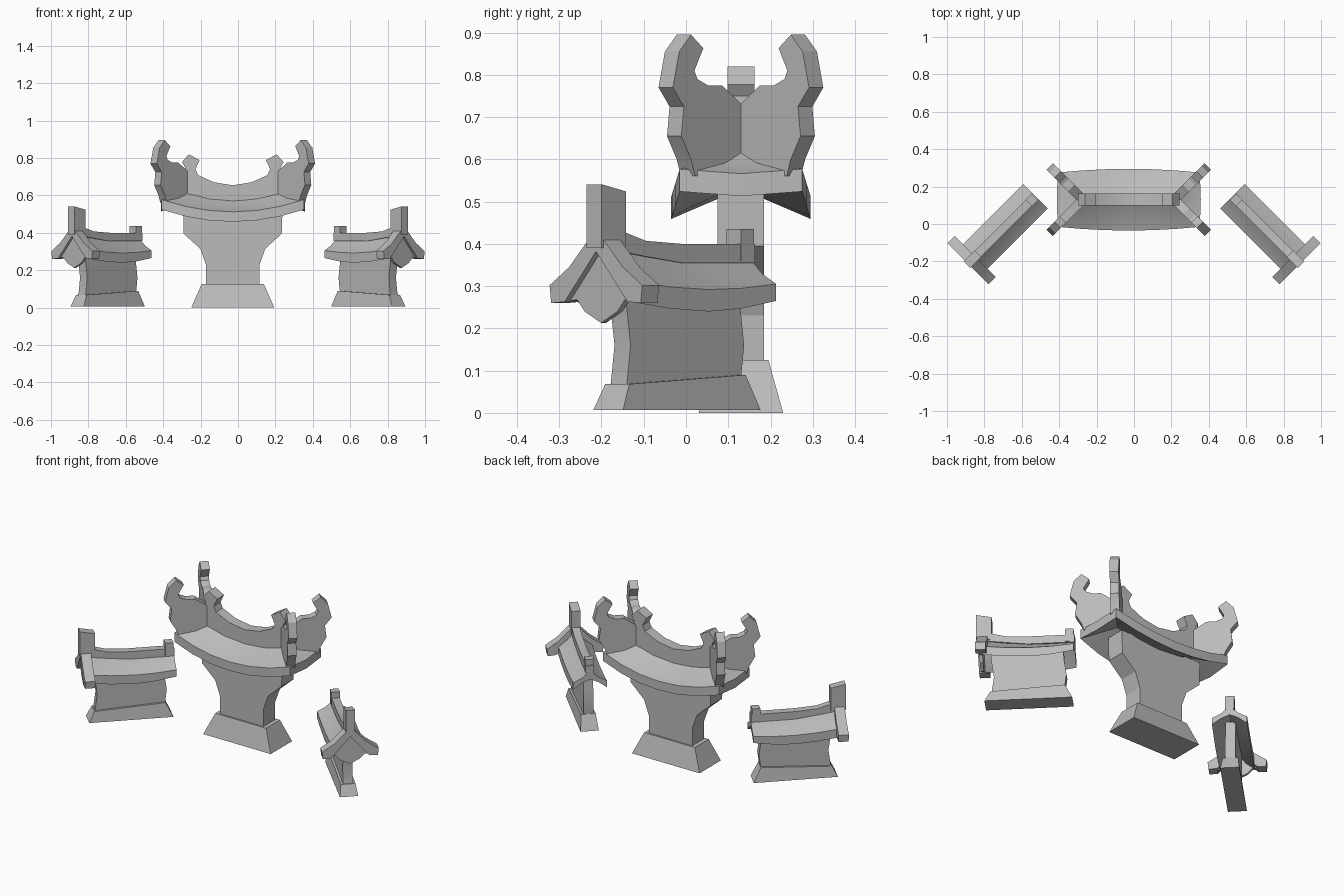
import bpy
import bmesh
from math import radians, sqrt
from mathutils import Matrix, Vector

default = bpy.data.objects.get("Cube")
if default:
    bpy.data.objects.remove(default, do_unlink=True)

stone = bpy.data.materials.new("grey stone")
stone.use_nodes = True
GREY = (0.5, 0.5, 0.5, 1)
stone.diffuse_color = GREY
stone.node_tree.nodes["Principled BSDF"].inputs["Base Color"].default_value = GREY


def loft(name, rings, frame, cap=True, closed_tube=False):
    """Skin a list of equal-length closed rings into one object."""
    bm = bmesh.new()
    rows = [[bm.verts.new(frame @ Vector(p)) for p in ring] for ring in rings]
    n = len(rows[0])
    pairs = list(zip(rows, rows[1:]))
    if closed_tube:
        pairs.append((rows[-1], rows[0]))
    for a, b in pairs:
        for i in range(n):
            j = (i + 1) % n
            bm.faces.new((a[i], a[j], b[j], b[i]))
    if cap:
        bm.faces.new(rows[0])
        bm.faces.new(rows[-1])
    bmesh.ops.remove_doubles(bm, verts=bm.verts, dist=0.0005)
    bmesh.ops.recalc_face_normals(bm, faces=bm.faces)
    mesh = bpy.data.meshes.new(name)
    bm.to_mesh(mesh)
    bm.free()
    mesh.materials.append(stone)
    obj = bpy.data.objects.new(name, mesh)
    bpy.context.collection.objects.link(obj)
    bpy.ops.object.select_all(action='DESELECT')
    obj.select_set(True)
    bpy.context.view_layer.objects.active = obj
    bpy.ops.object.shade_smooth_by_angle(angle=radians(20))
    return obj


def rect(hx, hy, z, shift=0, tilt=0):
    """Rectangular ring; tilt lowers the +x side."""
    return [(x * hx + shift, y * hy, z - x * tilt)
            for x, y in ((-1, -1), (1, -1), (1, 1), (-1, 1))]


def mirrored(half):
    """Complete a half outline that starts and ends on the axis."""
    return half + [(-a, z) for a, z in reversed(half[1:-1])]


def slab_y(name, outline, hy, frame):
    return loft(name, [[(a, y, z) for a, z in outline] for y in (-hy, hy)], frame)


def slab_x(name, outline, x0, x1, frame):
    return loft(name, [[(x, a, z) for a, z in outline] for x in (x0, x1)], frame)


# ---------- central gate ----------
centre = Matrix.Translation((-0.028, 0.13, 0))
loft("gate_base", [rect(.222, .1, 0), rect(.167, .065, .125)], centre)
loft("gate_wall", [rect(hx, .055, z) for hx, z in
                   ((.143, .12), (.143, .23), (.174, .315), (.262, .395), (.266, .53))], centre)

# hipped roof with sagging eaves
END = .38
us = [END * k / 3 for k in range(-3, 4)]


def eave(u, side):
    sag = (u / END) ** 2
    return (u, side * (.165 - .02 * sag), .512 + .065 * sag)


edge = [eave(u, -1) for u in us] + [(END + .005, 0, .566)]
edge += [eave(u, 1) for u in reversed(us)] + [(-END - .005, 0, .566)]


def crest(p, low):
    x = max(-.25, min(.25, p[0]))
    return (x, 0, .59 + .045 * (x / .25) ** 2 - low)


def between(p, q, t, dip):
    v = Vector(p).lerp(Vector(q), t)
    v.z -= dip
    return v


top = [crest(p, 0) for p in edge]
under_edge = [(x, y, z - .053) for x, y, z in edge]
under_top = [crest(p, .06) for p in edge]
loft("gate_roof", [top, [between(p, q, .5, .012) for p, q in zip(top, edge)], edge,
                   under_edge, under_top], centre, cap=False)

# ridge beam with curled ends
slab_y("gate_ridge", mirrored([(0, .654), (.1, .67), (.185, .708), (.2, .74), (.177, .788),
                               (.235, .82), (.272, .777), (.255, .75), (.262, .61),
                               (.15, .58), (0, .56)]), .032, centre)

# four diagonal corner ornaments
curl = [(0, .6), (.05, .57), (.125, .56), (.135, .6), (.158, .655), (.152, .725), (.178, .77),
        (.163, .855), (.135, .895), (.106, .863), (.127, .81), (.12, .79), (.095, .775),
        (.062, .775), (.015, .73), (0, .715)]
outline = [(d * sqrt(2), z) for d, z in curl]
for sx, sy, angle, label in ((1, -1, -45, "front_left"), (1, 1, 45, "back_left"),
                             (-1, 1, 135, "back_right"), (-1, -1, 225, "front_right")):
    frame = centre @ Matrix.Translation((sx * .245, 0, 0)) @ Matrix.Rotation(radians(angle), 4, 'Z')
    slab_y("gate_ornament_" + label, outline, .024, frame)

# ---------- side walls: local x runs outward along the wall ----------
for s, label in ((1, "left"), (-1, "right")):
    frame = (Matrix.Diagonal((s, 1, 1, 1)) @ Matrix.Translation((.70, -.025, 0))
             @ Matrix.Rotation(radians(-45), 4, 'Z'))
    loft(label + "_base", [rect(.23, .05, .007, -.005), rect(.195, .04, .079, 0, .011)], frame)
    loft(label + "_wall", [rect(.19, .027, z, shift) for z, shift in
                           ((.065, 0), (.16, -.013), (.25, 0), (.31, .004))], frame)

    # gabled roof: station, ridge height, eave top, eave bottom
    sections = []
    for x, ridge, high, low in ((.235, .405, .312, .262), (.11, .385, .298, .247),
                                (-.02, .372, .292, .24), (-.13, .368, .295, .247),
                                (-.245, .37, .305, .265)):
        half = [(0, ridge), (.045, (ridge + high) / 2 - .008), (.092, high),
                (.092, low), (.045, low + .035), (0, ridge - .05)]
        sections.append([(x, w, z) for w, z in mirrored(half)])
    loft(label + "_roof", sections, frame)

    # ridge cap, rising outward, with end posts
    cap = [(.265, .435), (.19, .427), (.12, .407), (0, .4), (-.245, .4),
           (-.245, .355), (0, .355), (.12, .37), (.265, .39)]
    slab_y(label + "_ridge", cap, .022, frame)
    slab_y(label + "_outer_post", [(.272, .39), (.272, .541), (.19, .524), (.19, .39)],
           .025, frame)
    slab_y(label + "_inner_post", [(-.239, .36), (-.239, .435), (-.195, .435), (-.195, .36)],
           .024, frame)

    # outer gable boards and carved hanging panel
    slab_x(label + "_gable_board",
           mirrored([(0, .43), (.03, .405), (.09, .345), (.155, .302), (.15, .26),
                     (.105, .263), (.05, .325), (0, .382)]), .21, .266, frame)
    slab_x(label + "_gable_panel",
           mirrored([(0, .385), (.05, .33), (.108, .265), (.08, .268), (.055, .24),
                     (.033, .229), (0, .213)]), .232, .249, frame)
